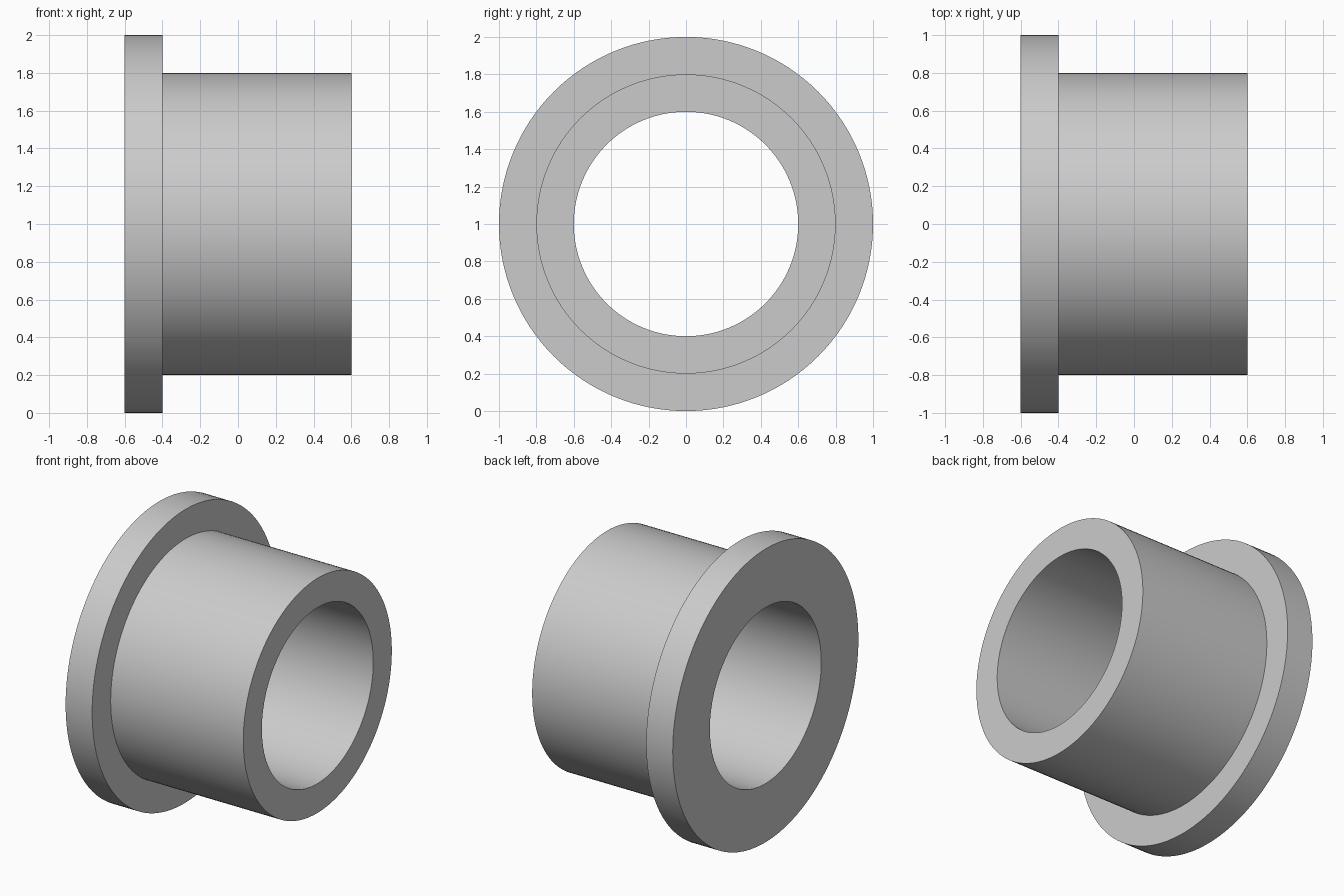
import bpy
import bmesh
from math import cos, sin, tau, radians

cube = bpy.data.objects.get("Cube")
if cube:
    bpy.data.objects.remove(cube, do_unlink=True)

SEGMENTS = 128
AXIS_HEIGHT = 1.0
BORE, SLEEVE, FLANGE = 0.6, 0.8, 1.0           # radii
OUTER_END, SHOULDER, INNER_END = -0.6, -0.4, 0.6  # positions along x

# Plain grey metal
grey = bpy.data.materials.new("light grey")
grey.use_nodes = True
colour = (0.6, 0.6, 0.6, 1)
grey.diffuse_color = colour
grey.node_tree.nodes["Principled BSDF"].inputs["Base Color"].default_value = colour

# Closed half section of the flanged sleeve: (x, radius)
section = [
    (OUTER_END, BORE), (OUTER_END, FLANGE),
    (SHOULDER, FLANGE), (SHOULDER, SLEEVE),
    (INNER_END, SLEEVE), (INNER_END, BORE),
]

# Revolve the section around the x axis
bm = bmesh.new()
rings = []
for x, radius in section:
    angles = [tau * i / SEGMENTS for i in range(SEGMENTS)]
    rings.append([bm.verts.new((x, radius * cos(a), radius * sin(a))) for a in angles])
for ring, following in zip(rings, rings[1:] + rings[:1]):
    for i in range(SEGMENTS):
        j = (i + 1) % SEGMENTS
        bm.faces.new((ring[i], ring[j], following[j], following[i]))
bmesh.ops.recalc_face_normals(bm, faces=bm.faces)

mesh = bpy.data.meshes.new("flanged_bushing")
bm.to_mesh(mesh)
bm.free()
mesh.materials.append(grey)

bushing = bpy.data.objects.new("flanged_bushing", mesh)
bushing.location.z = AXIS_HEIGHT
bpy.context.collection.objects.link(bushing)

# Smooth round walls with crisp rims
bpy.ops.object.select_all(action="DESELECT")
bushing.select_set(True)
bpy.context.view_layer.objects.active = bushing
bpy.ops.object.shade_smooth_by_angle(angle=radians(30))
